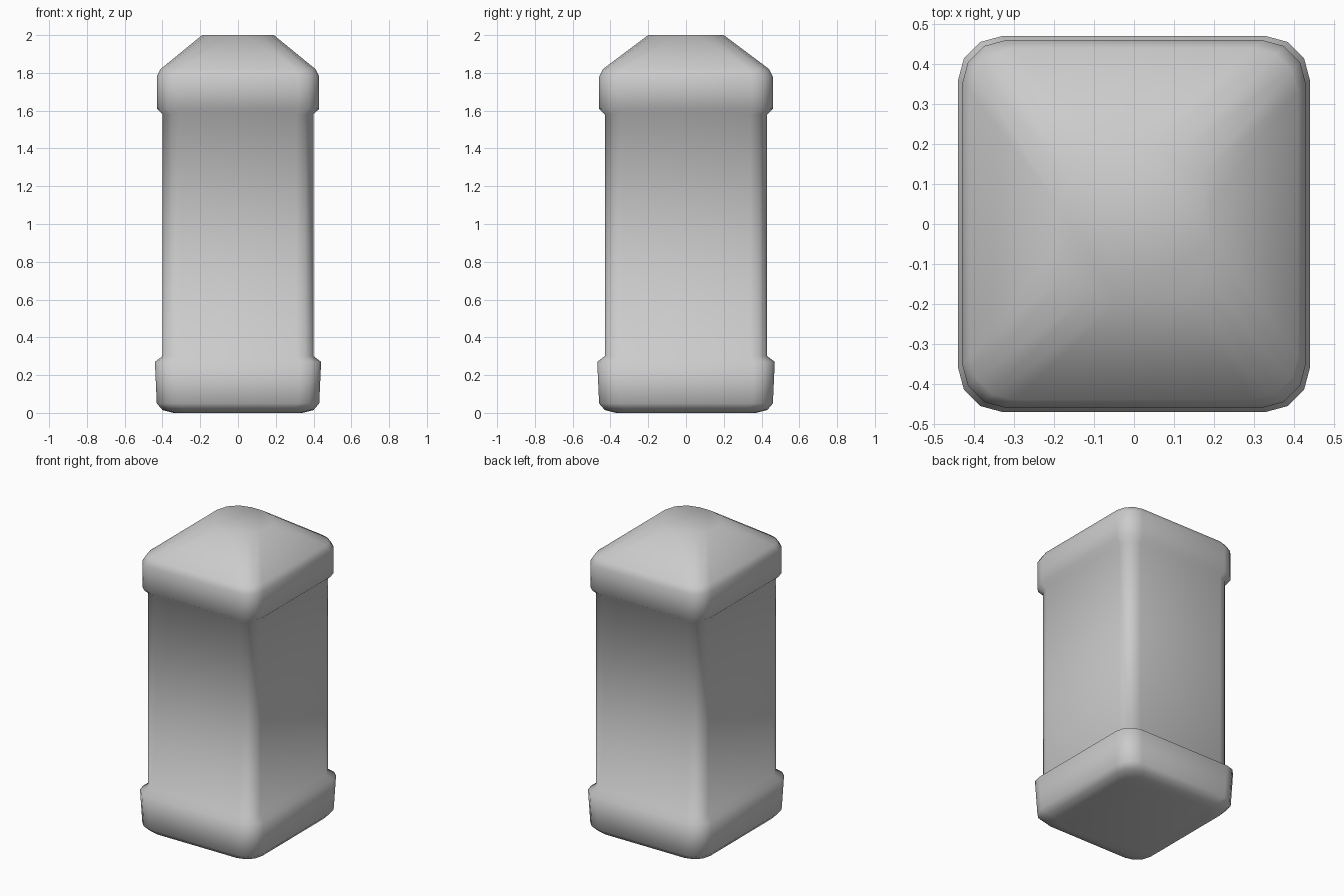
import bpy, bmesh, math

if "Cube" in bpy.data.objects:
    bpy.data.objects.remove(bpy.data.objects["Cube"])

# Profile rings: half width x, half depth y, height z, corner radius
RINGS = [
    (0.34, 0.37, 0.00, 0.10),
    (0.40, 0.43, 0.015, 0.11),
    (0.43, 0.46, 0.05, 0.11),
    (0.44, 0.47, 0.27, 0.11),   # plinth top edge
    (0.40, 0.43, 0.30, 0.09),
    (0.40, 0.43, 1.58, 0.09),   # shaft
    (0.43, 0.46, 1.61, 0.11),
    (0.43, 0.46, 1.78, 0.11),   # cap band
    (0.41, 0.44, 1.82, 0.11),
    (0.19, 0.20, 2.00, 0.15),   # flattened peak
]
SEG = 3  # segments per rounded corner


def ring(bm, hx, hy, z, r):
    verts = []
    for q, (sx, sy) in enumerate([(1, 1), (-1, 1), (-1, -1), (1, -1)]):
        for i in range(SEG + 1):
            a = math.pi / 2 * (q + i / SEG)
            verts.append(bm.verts.new((sx * (hx - r) + r * math.cos(a),
                                       sy * (hy - r) + r * math.sin(a), z)))
    return verts


# Post lofted through the rings
bm = bmesh.new()
loops = [ring(bm, *r) for r in RINGS]
for lo, hi in zip(loops, loops[1:]):
    n = len(lo)
    for i in range(n):
        j = (i + 1) % n
        bm.faces.new((lo[i], lo[j], hi[j], hi[i]))
bm.faces.new(loops[0][::-1])
bm.faces.new(loops[-1])
for f in bm.faces:
    f.smooth = True
bmesh.ops.recalc_face_normals(bm, faces=bm.faces)

mesh = bpy.data.meshes.new("post")
bm.to_mesh(mesh)
bm.free()
post = bpy.data.objects.new("post", mesh)
bpy.context.collection.objects.link(post)
